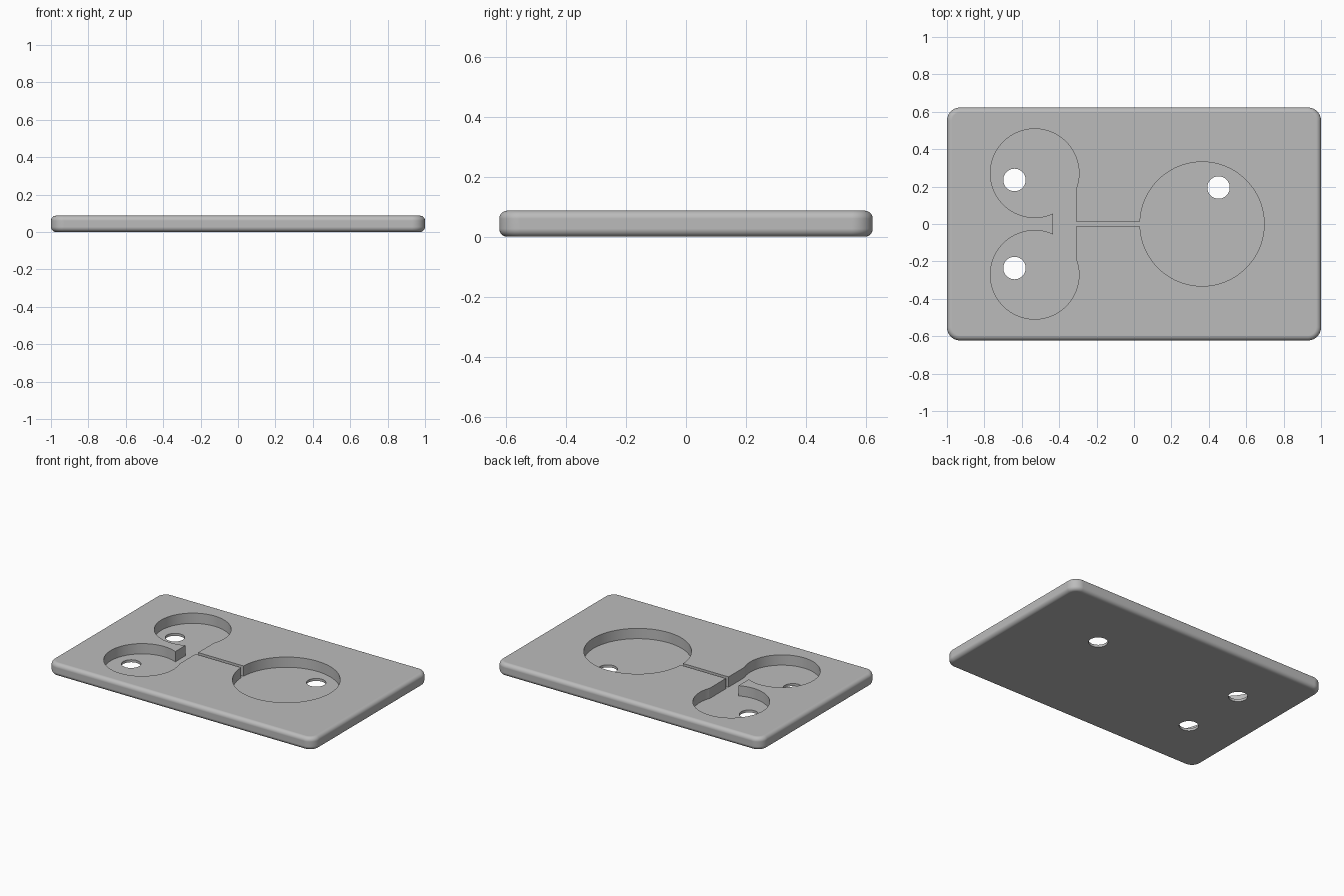
import bpy
import bmesh

HALF_X, HALF_Y, TOP, FLOOR = 1.0, 0.6225, 0.087, 0.017

default_cube = bpy.data.objects.get("Cube")
if default_cube:
    bpy.data.objects.remove(default_cube, do_unlink=True)

grey = bpy.data.materials.new("plain grey")
grey.use_nodes = True
colour = (0.5, 0.5, 0.5, 1)
grey.diffuse_color = colour
grey.node_tree.nodes["Principled BSDF"].inputs["Base Color"].default_value = colour


def add_object(name, bm):
    mesh = bpy.data.meshes.new(name)
    bm.to_mesh(mesh)
    bm.free()
    mesh.materials.append(grey)
    obj = bpy.data.objects.new(name, mesh)
    bpy.context.collection.objects.link(obj)
    return obj


def box(x0, x1, y0, y1, z0, z1):
    bm = bmesh.new()
    bmesh.ops.create_cube(bm, size=1)
    bmesh.ops.scale(bm, vec=(x1 - x0, y1 - y0, z1 - z0), verts=bm.verts)
    bmesh.ops.translate(bm, vec=((x0 + x1) / 2, (y0 + y1) / 2, (z0 + z1) / 2), verts=bm.verts)
    return bm


def cylinder(x, y, radius, z0, z1, sides=96):
    bm = bmesh.new()
    bmesh.ops.create_cone(bm, cap_ends=True, segments=sides, radius1=radius,
                          radius2=radius, depth=z1 - z0)
    bmesh.ops.translate(bm, vec=(x, y, (z0 + z1) / 2), verts=bm.verts)
    return bm


# Plate: rounded corners in plan, then a smaller round on the top and bottom rims
bm = box(-HALF_X, HALF_X, -HALF_Y, HALF_Y, 0, TOP)
uprights = [e for e in bm.edges if abs(e.verts[0].co.z - e.verts[1].co.z) > 0.01]
bmesh.ops.bevel(bm, geom=uprights, offset=0.07, segments=12, profile=0.5, affect='EDGES')
rims = [e for e in bm.edges if abs(e.verts[0].co.z - e.verts[1].co.z) < 0.001]
bmesh.ops.bevel(bm, geom=rims, offset=0.027, segments=8, profile=0.5, affect='EDGES')
plate = add_object("plate", bm)

# Pockets, joining channel, thin slot and through holes
above = TOP + 0.1
cuts = [
    ("large_pocket", cylinder(0.364, 0, 0.332, FLOOR, above)),
    ("large_pocket_hole", cylinder(0.452, 0.195, 0.06, -0.1, above, 48)),
    ("joining_channel", box(-0.433, -0.31, -0.2, 0.2, FLOOR, above)),
    ("thin_slot", box(-0.36, 0.06, -0.0135, 0.0135, FLOOR, above)),
]
for side, label in ((1, "back"), (-1, "front")):
    cuts.append((label + "_pocket", cylinder(-0.531, side * 0.2715, 0.237, FLOOR, above)))
    cuts.append((label + "_pocket_hole", cylinder(-0.639, side * 0.2355, 0.06, -0.1, above, 48)))

bpy.context.view_layer.objects.active = plate
plate.select_set(True)
for name, bm in cuts:
    cutter = add_object(name + "_cutter", bm)
    cutter.hide_render = True
    cut = plate.modifiers.new(name, 'BOOLEAN')
    cut.operation = 'DIFFERENCE'
    cut.solver = 'EXACT'
    cut.object = cutter
    bpy.ops.object.modifier_apply(modifier=cut.name)
    bpy.data.objects.remove(cutter, do_unlink=True)

# Smooth rounds, crisp pocket edges and flat faces
bpy.ops.object.shade_smooth_by_angle(angle=0.5)
normals = plate.modifiers.new("flat_face_normals", 'WEIGHTED_NORMAL')
normals.keep_sharp = True
normals.weight = 100
